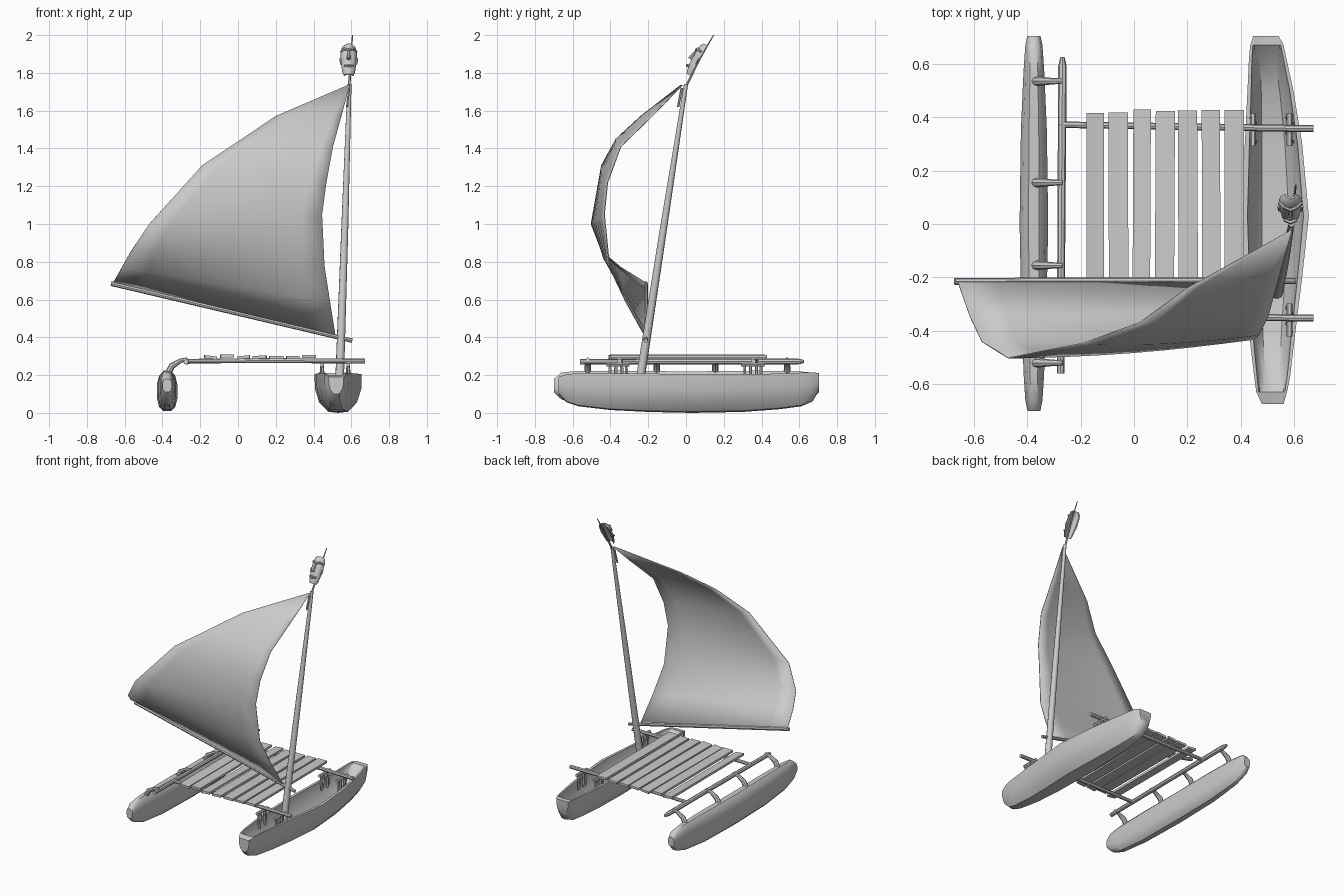
import bpy, math, random
from mathutils import Vector, Matrix

if "Cube" in bpy.data.objects:
    bpy.data.objects.remove(bpy.data.objects["Cube"])

random.seed(4)


def make(name, verts, faces, smooth=40):
    me = bpy.data.meshes.new(name)
    me.from_pydata([tuple(v) for v in verts], [], faces)
    me.validate()
    ob = bpy.data.objects.new(name, me)
    bpy.context.collection.objects.link(ob)
    bpy.ops.object.select_all(action='DESELECT')
    ob.select_set(True)
    bpy.context.view_layer.objects.active = ob
    bpy.ops.object.mode_set(mode='EDIT')
    bpy.ops.mesh.select_all(action='SELECT')
    bpy.ops.mesh.normals_make_consistent(inside=False)
    bpy.ops.object.mode_set(mode='OBJECT')
    if smooth:
        bpy.ops.object.shade_smooth_by_angle(angle=math.radians(smooth))
    return ob


def loft(name, rings, smooth=40):
    """Skin closed rings of equal length and cap both ends."""
    n = len(rings[0])
    faces = [(i * n + j, i * n + (j + 1) % n, (i + 1) * n + (j + 1) % n, (i + 1) * n + j)
             for i in range(len(rings) - 1) for j in range(n)]
    last = (len(rings) - 1) * n
    faces += [tuple(range(n)), tuple(range(last, last + n))]
    return make(name, [v for r in rings for v in r], faces, smooth)


def tube(name, pts, radii, sides=8):
    pts = [Vector(p) for p in pts]
    rings = []
    for i, p in enumerate(pts):
        t = pts[min(i + 1, len(pts) - 1)] - pts[max(i - 1, 0)]
        q = t.to_track_quat('Z', 'Y')
        rings.append([p + q @ Vector((radii[i] * math.cos(2 * math.pi * k / sides),
                                      radii[i] * math.sin(2 * math.pi * k / sides), 0))
                      for k in range(sides)])
    return loft(name, rings)


# Main dugout hull: y, left x, right x, bottom z, top z, hollow depth
stations = [(-.675, .48, .56, .10, .19, .0), (-.63, .458, .573, .055, .205, .005),
            (-.57, .45, .585, .035, .21, .06), (-.40, .43, .605, .015, .21, .11),
            (-.2, .415, .63, .005, .208, .13), (.03, .405, .655, 0, .205, .13),
            (.3, .415, .63, .005, .205, .13), (.5, .425, .597, .02, .208, .11),
            (.61, .43, .573, .035, .213, .06), (.67, .435, .56, .06, .215, .005),
            (.705, .447, .542, .12, .21, .0)]
outer = [(-1, 1), (-.98, .62), (-.8, .27), (-.42, .03), (0, 0), (.42, .03), (.8, .27), (.98, .62), (1, 1)]
inner = [(.84, 0), (.74, -.6), (.4, -1), (-.4, -1), (-.74, -.6), (-.84, 0)]
rings = []
for y, xl, xr, zb, zt, d in stations:
    c, h = (xl + xr) / 2, (xr - xl) / 2
    rings.append([(c + h * a, y, zb + (zt - zb) * b) for a, b in outer]
                 + [(c + h * a, y, zt + d * b) for a, b in inner])
loft("main_hull", rings)

# Outrigger float: y, half width, bottom z, top z
float_stations = [(-.70, .025, .11, .18), (-.66, .033, .07, .215), (-.57, .039, .035, .225),
                  (-.35, .048, .012, .226), (0, .055, .006, .222), (.35, .05, .012, .226),
                  (.57, .04, .035, .225), (.67, .033, .07, .215), (.705, .025, .11, .18)]
rings = []
for y, w, zb, zt in float_stations:
    ring = []
    for k in range(12):
        a = 2 * math.pi * (k + .5) / 12
        s, c = math.sin(a), math.cos(a)
        ring.append((-.375 + w * math.copysign(abs(c) ** .75, c), y,
                     (zb + zt) / 2 + (zt - zb) / 2 * math.copysign(abs(s) ** .75, s)))
    rings.append(ring)
loft("outrigger_float", rings)

# Frame: side rail, crossbeams, bent float arms, lashing posts
tube("side_rail", [(-.275, -.56, .27), (-.272, 0, .272), (-.268, .59, .272), (-.268, .625, .272)],
     [.014, .015, .016, .008])
for nm, yl, yr in (("rear", .372, .357), ("front", -.345, -.352)):
    tube(nm + "_crossbeam", [(-.28, yl, .274), (.2, (yl + yr) / 2, .277), (.672, yr, .274)],
         [.012, .013, .013])
    for i, x in enumerate((.445, .583)):
        yc = (yl + yr) / 2 - .012
        for j, dy in enumerate((-.045, -.012, .022, .048)):
            tube(f"{nm}_lashing_post_{i}_{j}",
                 [(x + .008 * (-1) ** j, yc + dy, .15), (x, yc + dy * .9, .262)], [.010, .008], 6)
        tube(f"{nm}_lashing_bar_{i}", [(x, yc - .06, .255), (x, yc + .062, .255)], [.011, .011], 6)
for i, y in enumerate((-.52, -.155, .155, .535)):
    tube(f"float_arm_{i}", [(-.268, y, .284), (-.305, y, .276), (-.35, y, .248), (-.372, y, .205)],
         [.010, .012, .017, .018])

# Deck planks
for i in range(7):
    x = -.145 + i * .0868
    w, z = .034 + random.uniform(-.002, .003), .296 + random.uniform(-.003, .006)
    y0, y1 = -.405 + random.uniform(-.01, .008), .42 + random.uniform(-.006, .01)
    t, sk = random.uniform(-.005, .005), random.uniform(-.003, .003)
    loft(f"deck_plank_{i}",
         [[(x - w + s, y, z - t - .008), (x + w + s, y, z + t - .008),
           (x + w + s, y, z + t + .008), (x - w + s, y, z - t + .008)]
          for y, s in ((y0, -sk), (y1, sk))], 0)

# Mast, top rod, halyard toggle and boom
tube("mast", [(.535, -.256, .09), (.565, -.12, .97), (.59, .0, 1.74)], [.024, .019, .011], 10)
tube("mast_rod", [(.588, -.004, 1.72), (.597, .07, 1.87), (.606, .146, 2.0)], [.007, .006, .003], 6)
tube("halyard_toggle", [(.577, -.042, 1.62), (.588, -.022, 1.72)], [.006, .007], 6)
tube("boom", [(-.672, -.215, .685), (0, -.213, .527), (.605, -.213, .382)], [.013, .013, .011])

# Sail: ruled between luff and leech curves, with a slight belly
luff = [(.515, -.222, .415), (.487, -.32, .59), (.458, -.405, .78), (.445, -.432, 1.05),
        (.468, -.415, 1.22), (.503, -.345, 1.41), (.55, -.17, 1.58), (.592, -.02, 1.735)]
leech = [(-.66, -.216, .69), (-.615, -.345, .77), (-.57, -.44, .85), (-.47, -.502, 1.0),
         (-.19, -.447, 1.31), (.02, -.37, 1.45), (.20, -.24, 1.57), (.588, -.024, 1.737)]
cols = 8
verts, faces = [], []
for r, (a, b) in enumerate(zip(luff, leech)):
    a, b = Vector(a), Vector(b)
    for k in range(cols + 1):
        t = k / cols
        p = a.lerp(b, t)
        p.y -= .015 * math.sin(math.pi * t) * math.sin(math.pi * r / 7)
        verts.append(p)
n = cols + 1
faces = [(r * n + k, r * n + k + 1, (r + 1) * n + k + 1, (r + 1) * n + k)
         for r in range(len(luff) - 1) for k in range(cols)]
sail = make("sail", verts, faces, 60)
thick = sail.modifiers.new("thickness", 'SOLIDIFY')
thick.thickness, thick.offset = .005, 0

# Carved mask on the tilted rod: curved shell, brow, nose, mouth, ears
place = Matrix.Translation((.586, .062, 1.868)) @ Matrix.Rotation(math.radians(-29), 4, 'X')
rings = []
for z, w, d in ((-.092, .026, .022), (-.07, .034, .03), (-.03, .039, .036), (.01, .043, .036),
                (.05, .043, .036), (.078, .036, .03), (.092, .022, .02)):
    arc = [math.pi * k / 8 for k in range(9)]
    rings.append([place @ Vector((w * math.cos(a), -d * math.sin(a) + .006, z)) for a in arc]
                 + [place @ Vector((.75 * w * math.cos(a), -.6 * d * math.sin(a) + .006, z))
                    for a in reversed(arc)])
loft("mask_shell", rings)


def mask_tube(name, pts, radii):
    tube(name, [place @ Vector(p) for p in pts], radii, 6)


mask_tube("mask_nose", [(0, -.03, .045), (0, -.038, .01), (0, -.042, -.015)], [.005, .008, .011])
mask_tube("mask_mouth", [(-.024, -.026, -.048), (0, -.034, -.052), (.024, -.026, -.048)],
          [.006, .009, .006])
for s, side in ((-1, "left"), (1, "right")):
    mask_tube(side + "_mask_brow", [(0, -.034, .042), (s * .022, -.029, .052), (s * .042, -.005, .047)],
              [.007, .008, .006])
    mask_tube(side + "_mask_ear", [(s * .041, 0, -.025), (s * .043, 0, .01)], [.005, .007])
